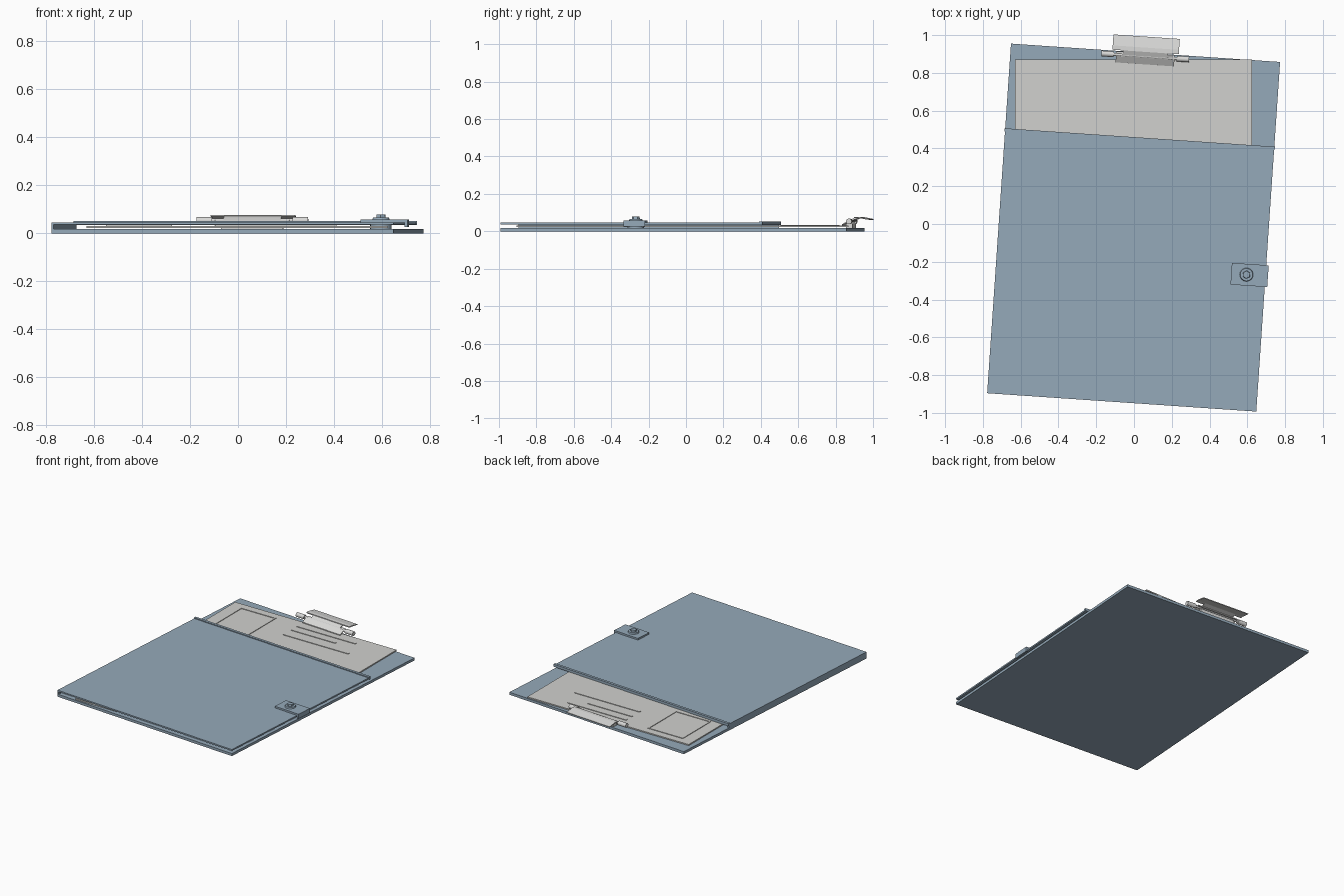
import bpy, bmesh, math
from mathutils import Matrix, Vector

cube = bpy.data.objects.get("Cube")
if cube:
    bpy.data.objects.remove(cube, do_unlink=True)


def material(name, rgb):
    m = bpy.data.materials.new(name)
    m.use_nodes = True
    m.diffuse_color = (*rgb, 1)
    m.node_tree.nodes["Principled BSDF"].inputs["Base Color"].default_value = (*rgb, 1)
    return m


BLUE = material("slate_blue", (0.30, 0.40, 0.49))
PAPER = material("paper", (0.64, 0.64, 0.62))
METAL = material("pale_metal", (0.70, 0.70, 0.69))

# The board lies turned slightly; the sheet lies straight
TURN = Matrix.Translation((-0.002, -0.019, 0)) @ Matrix.Rotation(math.radians(-3.9), 4, "Z")
STRAIGHT = Matrix.Identity(4)


def finish(name, bm, mat, frame):
    bmesh.ops.recalc_face_normals(bm, faces=bm.faces)
    me = bpy.data.meshes.new(name)
    bm.to_mesh(me)
    bm.free()
    me.materials.append(mat)
    ob = bpy.data.objects.new(name, me)
    ob.matrix_world = frame
    bpy.context.collection.objects.link(ob)
    return ob


def box(name, x, y, z, mat=BLUE, frame=TURN):
    bm = bmesh.new()
    bmesh.ops.create_cube(bm, size=1)
    for v in bm.verts:
        for i, (lo, hi) in enumerate((x, y, z)):
            v.co[i] = lo if v.co[i] < 0 else hi
    return finish(name, bm, mat, frame)


def cylinder(name, center, r, length, mat, axis="Z", sides=20, top=None):
    bm = bmesh.new()
    bmesh.ops.create_cone(bm, cap_ends=True, segments=sides, radius1=r,
                          radius2=r if top is None else top, depth=length)
    if axis == "X":
        bm.transform(Matrix.Rotation(math.pi / 2, 4, "Y"))
    bm.transform(Matrix.Translation(center))
    for f in bm.faces:
        f.smooth = len(f.verts) == 4
    for e in bm.edges:
        e.smooth = e.calc_face_angle(0) < 0.7
    return finish(name, bm, mat, TURN)


def sheet(name, outline, half, mat):
    """Extrude a closed (y, z) outline across x."""
    bm = bmesh.new()
    face = bm.faces.new([bm.verts.new((-half, y, z)) for y, z in outline])
    new = bmesh.ops.extrude_face_region(bm, geom=[face])["geom"]
    bmesh.ops.translate(bm, vec=Vector((2 * half, 0, 0)),
                        verts=[g for g in new if isinstance(g, bmesh.types.BMVert)])
    return finish(name, bm, mat, TURN)


W, H = 0.714, 0.9275

# Folder: back board, cover, closed spine and top hem
box("back_board", (-W, W), (-H, H), (0, 0.018))
box("cover", (-W, W), (-H, 0.47), (0.036, 0.046))
box("spine", (-W, -W + 0.01), (-H, 0.47), (0.017, 0.037))
box("cover_hem", (-W - 0.003, W + 0.003), (0.46, 0.478), (0.034, 0.052))

# Paper form
box("paper_sheet", (-0.63, 0.625), (-0.905, 0.87), (0.022, 0.030), PAPER, STRAIGHT)
P = (0.029, 0.034)
for i, (right, y) in enumerate(((0.36, 0.79), (0.25, 0.725), (0.41, 0.64))):
    box(f"form_line_{i}", (-0.095, right), (y - 0.002, y + 0.012), P, PAPER, STRAIGHT)
for side, x in (("left", -0.55), ("right", -0.285)):
    box(f"photo_frame_{side}", (x, x + 0.01), (0.505, 0.82), P, PAPER, STRAIGHT)
for side, y in (("bottom", 0.505), ("top", 0.81)):
    box(f"photo_frame_{side}", (-0.55, -0.275), (y, y + 0.01), P, PAPER, STRAIGHT)

# Clip: base, jaw, hinge and lever
box("clip_base", (-0.13, 0.13), (0.885, 0.92), (0.016, 0.042), METAL)
sheet("clip_jaw", [(0.866, 0.032), (0.866, 0.038), (0.90, 0.058), (0.925, 0.06),
                   (0.925, 0.054), (0.902, 0.052)], 0.155, METAL)
cylinder("hinge_rod", (0, 0.908, 0.054), 0.008, 0.40, METAL, "X", 12)
for side, s in (("right", -1), ("left", 1)):
    cylinder(f"hinge_knuckle_{side}", (s * 0.20, 0.908, 0.053), 0.015, 0.065, METAL, "X")
sheet("clip_neck", [(0.90, 0.052), (0.90, 0.058), (0.94, 0.076), (0.95, 0.07)], 0.12, METAL)
sheet("clip_lever", [(0.932, 0.070), (0.932, 0.077), (0.955, 0.077),
                     (1.013, 0.066), (1.013, 0.061), (0.955, 0.070)], 0.176, METAL)

# Closing tab folded over the cover edge, with its snap button
TAB = (-0.266, -0.151)
box("tab_top", (0.532, 0.727), TAB, (0.045, 0.058))
box("tab_side", (0.715, 0.727), TAB, (0.026, 0.050))
SNAP = (0.613, -0.208)
cylinder("snap_base", (*SNAP, 0.062), 0.036, 0.010, BLUE, top=0.033)
cylinder("snap_cap", (*SNAP, 0.072), 0.022, 0.014, BLUE, sides=6, top=0.020)
cylinder("snap_stud", (*SNAP, 0.027), 0.045, 0.020, BLUE)
